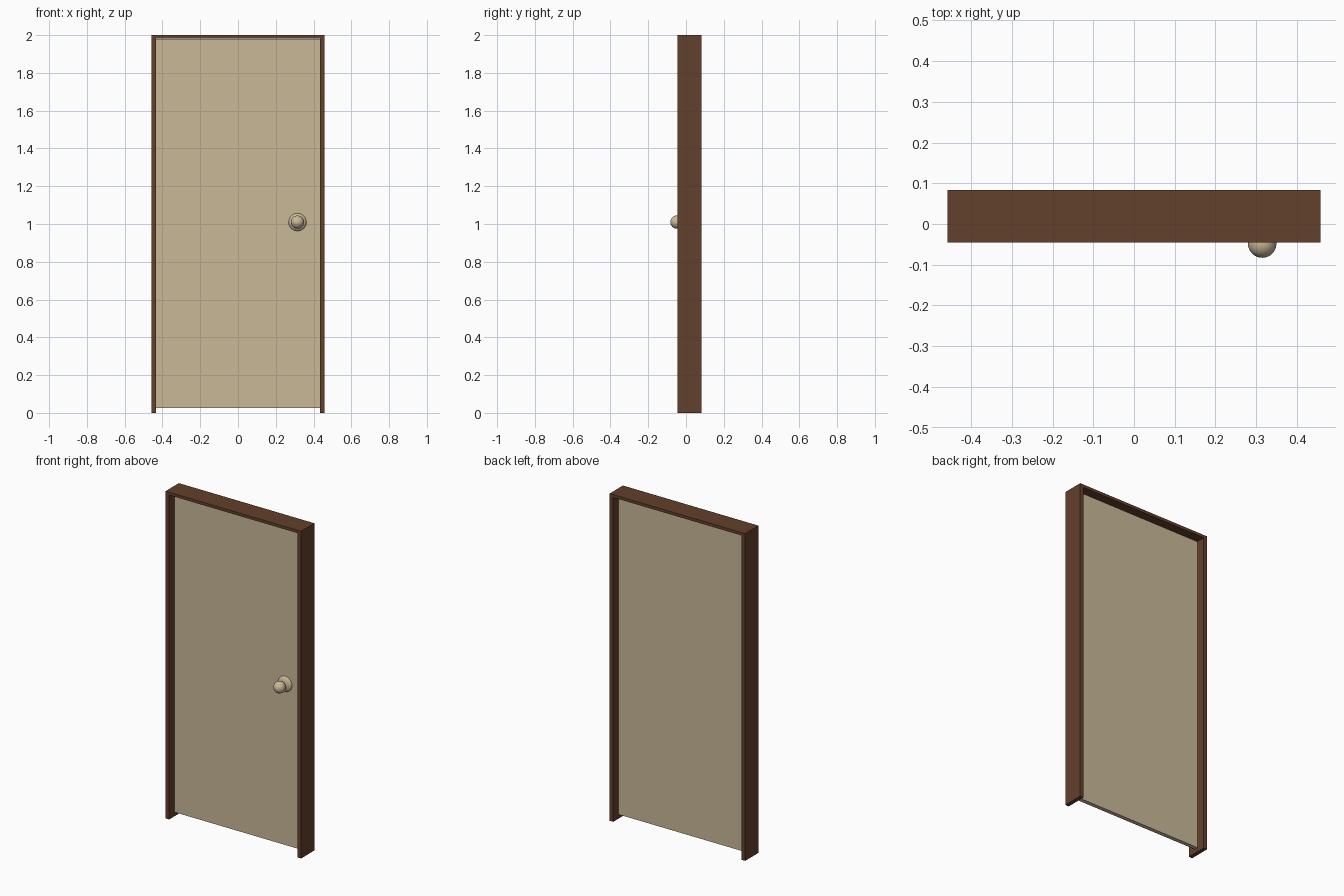
import bpy
import math

cube = bpy.data.objects.get("Cube")
if cube:
    bpy.data.objects.remove(cube, do_unlink=True)


def make_material(name, rgb):
    mat = bpy.data.materials.new(name)
    mat.use_nodes = True
    color = (*rgb, 1.0)
    mat.diffuse_color = color
    mat.node_tree.nodes["Principled BSDF"].inputs["Base Color"].default_value = color
    return mat


wood = make_material("dark brown wood", (0.125, 0.052, 0.025))
cream = make_material("pale tan", (0.59, 0.485, 0.31))


def finish(name, mat):
    obj = bpy.context.object
    obj.name = name
    obj.data.materials.append(mat)
    return obj


def box(name, low, high, mat):
    center = [(a + b) / 2 for a, b in zip(low, high)]
    bpy.ops.mesh.primitive_cube_add(size=1, location=center)
    obj = finish(name, mat)
    obj.scale = [b - a for a, b in zip(low, high)]
    bpy.ops.object.transform_apply(location=False, rotation=False, scale=True)


def ball(name, center, radii, mat):
    bpy.ops.mesh.primitive_uv_sphere_add(
        segments=32, ring_count=16, radius=1, location=center,
        rotation=(math.pi / 2, 0, 0))
    obj = finish(name, mat)
    obj.scale = (radii[0], radii[2], radii[1])
    bpy.ops.object.transform_apply(location=False, rotation=True, scale=True)
    bpy.ops.object.shade_smooth()


HALF_WIDTH, JAMB, HEADER = 0.458, 0.024, 0.018
FRONT, BACK, HEIGHT = -0.045, 0.083, 2.0
DOOR_FRONT, DOOR_BACK = 0.006, 0.031
INNER = HALF_WIDTH - JAMB

# Frame: two jambs and a header between them
box("left_jamb", (INNER, FRONT, 0), (HALF_WIDTH, BACK, HEIGHT), wood)
box("right_jamb", (-HALF_WIDTH, FRONT, 0), (-INNER, BACK, HEIGHT), wood)
box("header", (-INNER, FRONT, HEIGHT - HEADER), (INNER, BACK, HEIGHT), wood)

# Door slab, hung clear of the floor
box("door_panel", (-INNER, DOOR_FRONT, 0.025),
    (INNER, DOOR_BACK, HEIGHT - HEADER - 0.003), cream)

# Knob: domed rose, short stem and ball
KNOB_X, KNOB_Z = 0.315, 1.01
ball("knob_rose", (KNOB_X, DOOR_FRONT, KNOB_Z), (0.047, 0.02, 0.047), cream)
bpy.ops.mesh.primitive_cylinder_add(
    vertices=24, radius=0.015, depth=0.05,
    location=(KNOB_X, -0.02, KNOB_Z), rotation=(math.pi / 2, 0, 0))
finish("knob_stem", cream)
bpy.ops.object.shade_smooth_by_angle()
ball("knob_ball", (KNOB_X, -0.048, KNOB_Z), (0.035, 0.035, 0.035), cream)
